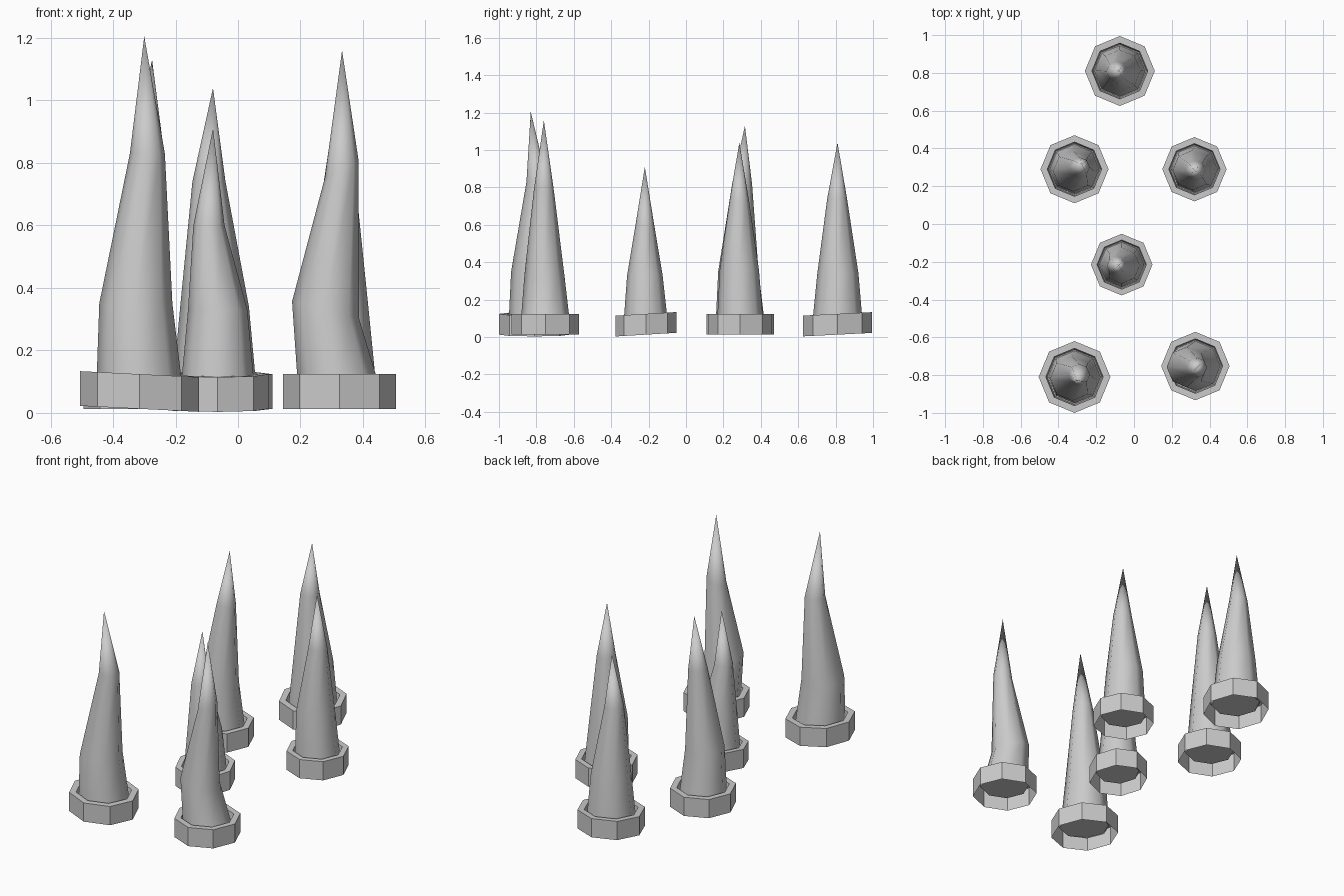
import bpy, bmesh
from math import cos, sin, pi, radians

if "Cube" in bpy.data.objects:
    bpy.data.objects.remove(bpy.data.objects["Cube"])

SIDES = 8


def loop(bm, cx, cy, z, r, slope=(0, 0)):
    """Eight-sided loop; slope tips it along x and y."""
    vs = []
    for i in range(SIDES):
        dx, dy = r * cos(2 * pi * i / SIDES), r * sin(2 * pi * i / SIDES)
        vs.append(bm.verts.new((cx + dx, cy + dy, z + slope[0] * dx + slope[1] * dy)))
    return vs


def bridge(bm, a, b):
    for i in range(SIDES):
        j = (i + 1) % SIDES
        bm.faces.new((a[i], a[j], b[j], b[i]))


def finish(bm, name, smooth):
    mesh = bpy.data.meshes.new(name)
    bm.to_mesh(mesh)
    bm.free()
    ob = bpy.data.objects.new(name, mesh)
    bpy.context.collection.objects.link(ob)
    if smooth:
        bpy.ops.object.select_all(action='DESELECT')
        ob.select_set(True)
        bpy.context.view_layer.objects.active = ob
        bpy.ops.object.shade_smooth_by_angle(angle=radians(50))


def collar(name, x, y, r, slope):
    # open-bottomed octagonal collar: outer wall, rim, recessed floor
    bm = bmesh.new()
    profile = [(r, 0.013), (r, 0.124), (0.8 * r, 0.124), (0.76 * r, 0.07)]
    loops = [loop(bm, x, y, z, pr, slope) for pr, z in profile]
    for a, b in zip(loops, loops[1:]):
        bridge(bm, a, b)
    bm.faces.new(loops[-1])
    finish(bm, name, False)


def spike(name, sections, tip):
    # tapering bent spike through a few loops up to a point
    bm = bmesh.new()
    loops = [loop(bm, *s) for s in sections]
    for a, b in zip(loops, loops[1:]):
        bridge(bm, a, b)
    top = bm.verts.new(tip)
    for i in range(SIDES):
        bm.faces.new((loops[-1][i], loops[-1][(i + 1) % SIDES], top))
    finish(bm, name, True)


# name: collar x, y, radius, tilt; lower and upper bend (x, y, z, r, tilt); tip
SPIKES = {
    "back": (-0.075, 0.81, 0.185, (0, 0.05),
             (-0.075, 0.812, 0.34, 0.11), (-0.093, 0.808, 0.74, 0.053), (-0.08, 0.81, 1.04)),
    "mid_left": (-0.315, 0.29, 0.18, (0, 0),
                 (-0.32, 0.28, 0.35, 0.108), (-0.288, 0.30, 0.82, 0.053), (-0.275, 0.315, 1.13)),
    "mid_right": (0.32, 0.29, 0.17, (0, 0),
                  (0.31, 0.285, 0.36, 0.105), (0.325, 0.285, 0.73, 0.052), (0.32, 0.285, 1.04)),
    "centre": (-0.065, -0.215, 0.163, (0, 0.06),
               (-0.065, -0.22, 0.33, 0.095), (-0.093, -0.22, 0.6, 0.05), (-0.08, -0.22, 0.91)),
    "front_right": (0.325, -0.752, 0.181, (0, 0),
                    (0.28, -0.757, 0.33, 0.107, (-0.25, 0)),
                    (0.332, -0.76, 0.78, 0.054, (0.5, 0)), (0.333, -0.76, 1.16)),
    "front_left": (-0.315, -0.81, 0.19, (-0.05, 0),
                   (-0.327, -0.818, 0.35, 0.117), (-0.29, -0.797, 0.83, 0.056), (-0.30, -0.83, 1.205)),
}

for name, (x, y, r, tilt, low, high, tip) in SPIKES.items():
    collar(name + "_collar", x, y, r, tilt)
    spike(name + "_spike", [(x, y, 0.07, 0.73 * r), low, high], tip)
